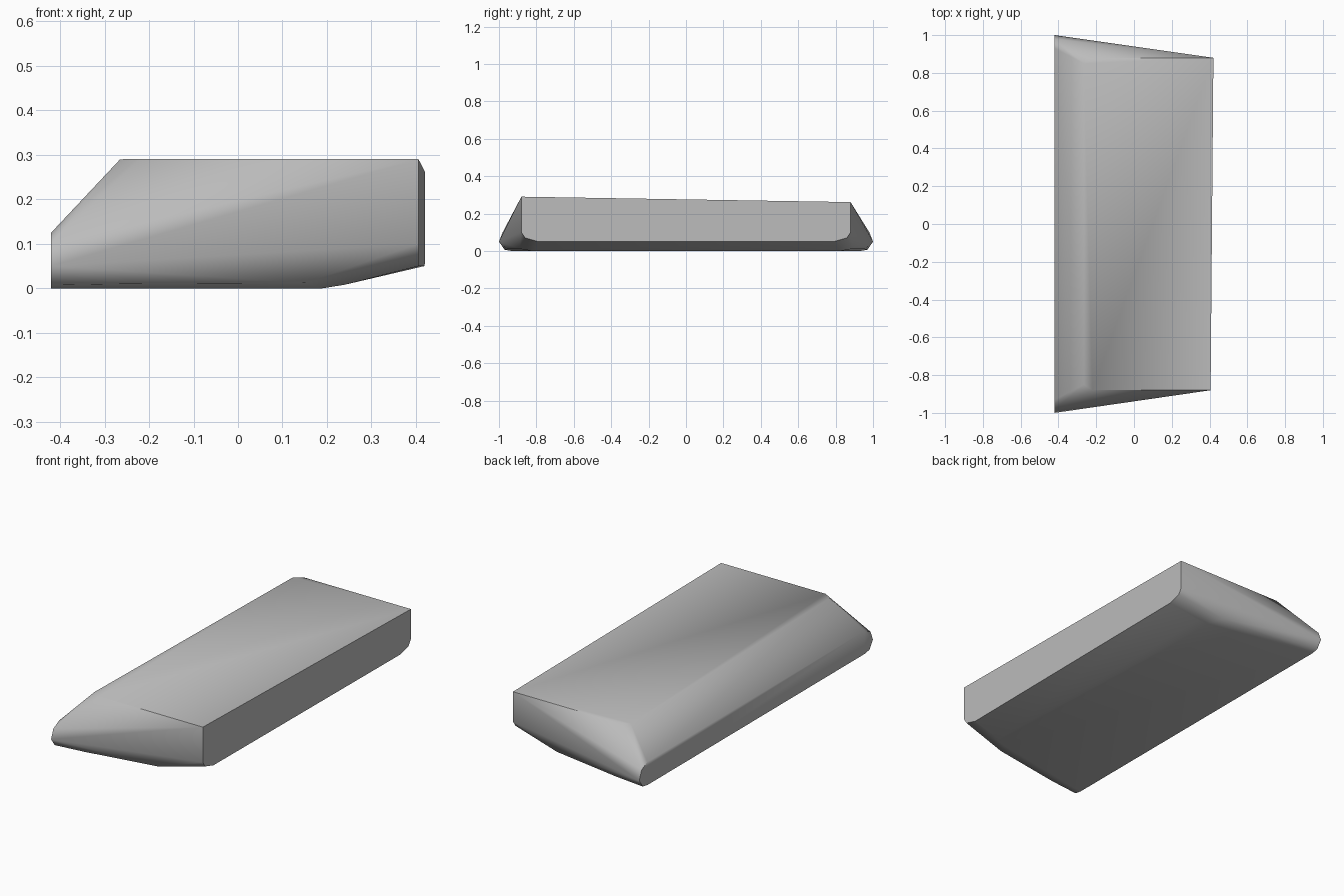
import bpy, bmesh, math

cube = bpy.data.objects.get("Cube")
if cube:
    bpy.data.objects.remove(cube, do_unlink=True)

grey = bpy.data.materials.new("plain_grey")
grey.use_nodes = True
colour = (0.5, 0.5, 0.5, 1)
grey.diffuse_color = colour
grey.node_tree.nodes["Principled BSDF"].inputs["Base Color"].default_value = colour


def top_z(y):
    # The deck falls gently toward the back
    return 0.276 - 0.0145 * y / 0.88


def end_x(y):
    # The square end is very slightly skewed
    return 0.413 + 0.0075 * y / 0.88


# Half outlines as (half width, height)
narrow_end = [(1.0, 0.05), (0.98, 0.10), (0.93, 0.125), (0.97, 0.007), (0.93, 0)]
square_end = [(0.88, 0.10), (0.86, 0.07), (0.79, 0.05)]
deck = [(-0.265, 0.85), (-0.22, 0.88)]
belly = [(-0.25, 0.955, 0.01), (0.15, 0.89, 0.012), (0.19, 0.82, 0), (0.24, 0.80, 0.008)]

bm = bmesh.new()
for side in (-1, 1):
    for w, z in narrow_end:
        bm.verts.new((-0.42, side * w, z))
    for w, z in square_end:
        bm.verts.new((end_x(side * w), side * w, z))
    for x, w in deck:
        bm.verts.new((x, side * w, top_z(side * w)))
    y = side * 0.88
    bm.verts.new((end_x(y), y, top_z(y)))
    for x, w, z in belly:
        bm.verts.new((x, side * w, z))

# Wrap the outline points in one closed shell and merge its flat areas
bmesh.ops.convex_hull(bm, input=bm.verts)
bmesh.ops.dissolve_limit(bm, angle_limit=math.radians(1), verts=bm.verts, edges=bm.edges)
bmesh.ops.recalc_face_normals(bm, faces=bm.faces)

mesh = bpy.data.meshes.new("wedge_block")
bm.to_mesh(mesh)
bm.free()
mesh.materials.append(grey)
block = bpy.data.objects.new("wedge_block", mesh)
bpy.context.collection.objects.link(block)

# Soft corners, crisp deck and end edges
bpy.ops.object.select_all(action="DESELECT")
block.select_set(True)
bpy.context.view_layer.objects.active = block
bpy.ops.object.shade_smooth_by_angle(angle=math.radians(46))
